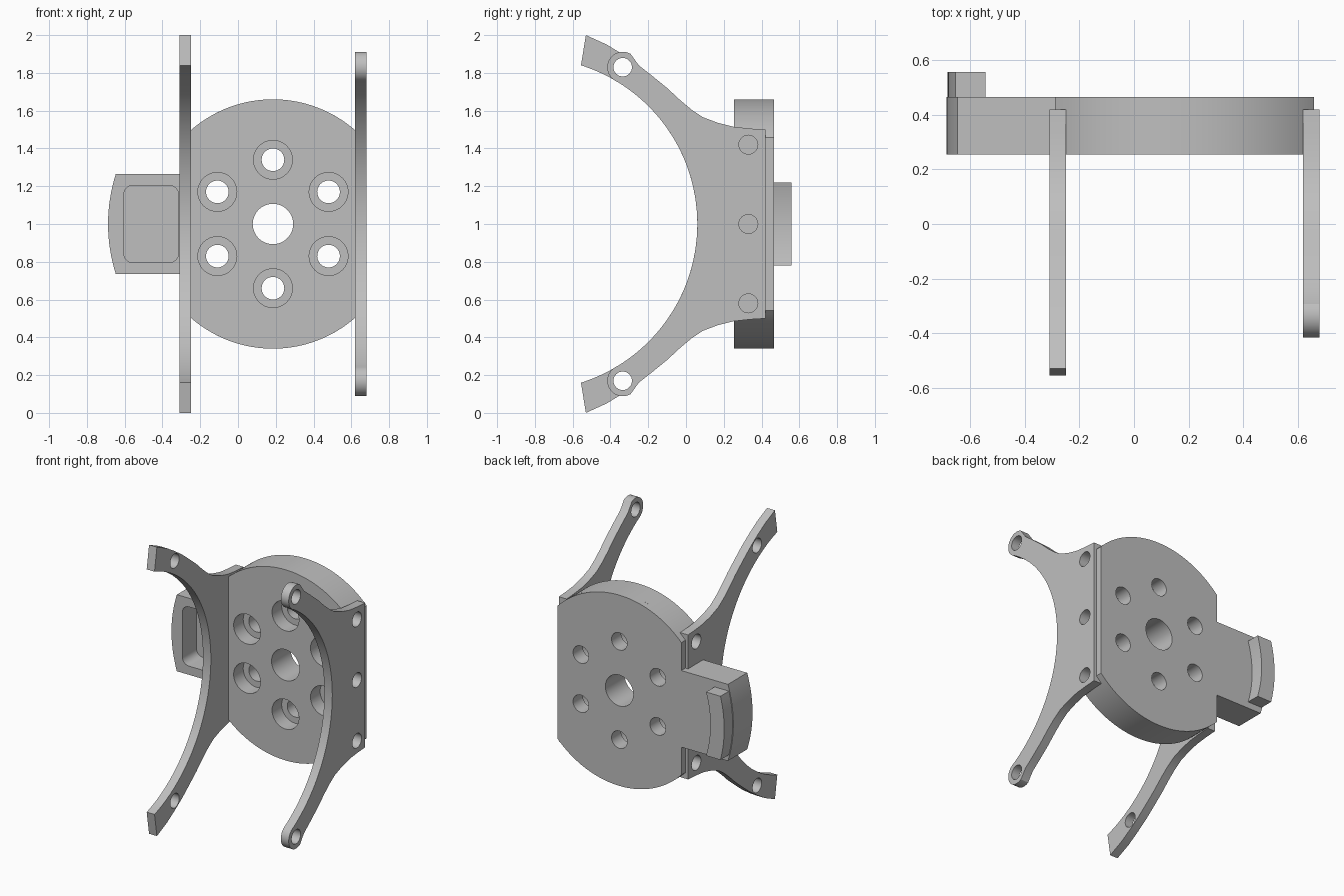
import bpy, bmesh, math
from math import cos, sin, radians, sqrt

cube = bpy.data.objects.get("Cube")
if cube:
    bpy.data.objects.remove(cube, do_unlink=True)

grey = bpy.data.materials.new("plain grey")
grey.use_nodes = True
COLOR = (0.52, 0.52, 0.52, 1)
grey.diffuse_color = COLOR
grey.node_tree.nodes["Principled BSDF"].inputs["Base Color"].default_value = COLOR

CX, CZ = 0.185, 1.0          # disc centre
FRONT, STEP, BACK = 0.255, 0.42, 0.465


def arc(cx, cy, r, a0, a1, n):
    """Points along a circular arc, angles in degrees."""
    angles = [radians(a0 + (a1 - a0) * i / n) for i in range(n + 1)]
    return [(cx + r * cos(a), cy + r * sin(a)) for a in angles]


def prism(name, outline, axis, lo, hi):
    """Extrude a flat outline along x (outline in y, z) or y (outline in x, z)."""
    def place(p, d):
        return (d, p[0], p[1]) if axis == "x" else (p[0], d, p[1])
    bm = bmesh.new()
    a = [bm.verts.new(place(p, lo)) for p in outline]
    b = [bm.verts.new(place(p, hi)) for p in outline]
    bm.faces.new(a)
    bm.faces.new(b)
    n = len(outline)
    for i in range(n):
        j = (i + 1) % n
        bm.faces.new((a[i], a[j], b[j], b[i]))
    bmesh.ops.recalc_face_normals(bm, faces=bm.faces)
    mesh = bpy.data.meshes.new(name)
    bm.to_mesh(mesh)
    bm.free()
    mesh.materials.append(grey)
    obj = bpy.data.objects.new(name, mesh)
    bpy.context.collection.objects.link(obj)
    return obj


def bore(obj, outline, axis, lo, hi):
    """Cut a prism-shaped opening out of a part."""
    cutter = prism("cutter", outline, axis, lo, hi)
    cutter.hide_render = True
    mod = obj.modifiers.new("bore", "BOOLEAN")
    mod.operation, mod.solver, mod.object = "DIFFERENCE", "EXACT", cutter
    bpy.context.view_layer.objects.active = obj
    bpy.ops.object.modifier_apply(modifier=mod.name)
    bpy.data.objects.remove(cutter, do_unlink=True)


def circle(cx, cy, r, n=32):
    return arc(cx, cy, r, 0, 360, n)[:-1]


def smooth(obj):
    bpy.ops.object.select_all(action="DESELECT")
    obj.select_set(True)
    bpy.context.view_layer.objects.active = obj
    bpy.ops.object.shade_smooth_by_angle(angle=radians(25))


def clipped_disc(x0, x1, r=0.66):
    """Circle with its two sides cut off by upright lines."""
    a1 = math.degrees(math.acos((x1 - CX) / r))
    a0 = math.degrees(math.acos((x0 - CX) / r))
    return arc(CX, CZ, r, a1, a0, 40) + arc(CX, CZ, r, -a0, -a1, 40)


parts = []

# Mounting disc: main body and slightly wider back flange
disc = prism("mounting_disc", clipped_disc(-0.25, 0.62), "y", FRONT, STEP)
flange = prism("back_flange", clipped_disc(-0.29, 0.66), "y", STEP, BACK)
bolts = [(CX + 0.34 * cos(radians(a)), CZ + 0.34 * sin(radians(a)))
         for a in range(30, 390, 60)]
for part in (disc, flange):
    bore(part, circle(CX, CZ, 0.107, 48), "y", 0, 1)
    for bx, bz in bolts:
        bore(part, circle(bx, bz, 0.06), "y", 0, 1)
    parts.append(part)
for bx, bz in bolts:
    bore(disc, circle(bx, bz, 0.103), "y", 0, 0.36)
for z in (0.58, 1.0, 1.42):
    bore(disc, circle(0.33, z, 0.05), "x", 0.52, 1)
    bore(disc, circle(0.33, z, 0.05), "x", -1, -0.17)

# Side plates with a pair of curved arms; the inner curve is a circular bite
BITE_Y, BITE_R = -0.821, 0.881
HOLE = (-0.335, 1.83)
shoulder = [(0.42, 1.5), (0.34, 1.505), (0.25, 1.515), (0.17, 1.535), (0.09, 1.565),
            (0.03, 1.605), (-0.03, 1.655), (-0.1, 1.72), (-0.18, 1.785), (-0.25, 1.84)]
long_tip = [(-0.33, 1.895), (-0.42, 1.95), (-0.53, 2.0)]
aim = math.degrees(math.atan2(HOLE[1] - 1, HOLE[0] - BITE_Y))
round_tip = arc(HOLE[0], HOLE[1], 0.082, aim, aim + 180, 16)


def side_plate(name, tip, sweep, lo, hi):
    upper = shoulder + tip + arc(BITE_Y, 1, BITE_R, sweep, 0, 28)
    lower = [(y, 2 - z) for y, z in reversed(upper[:-1])]
    plate = prism(name, upper + lower, "x", lo, hi)
    for z in (0.58, 1.0, 1.42):
        bore(plate, circle(0.33, z, 0.05), "x", -1, 1)
    for z in (HOLE[1], 2 - HOLE[1]):
        bore(plate, circle(HOLE[0], z, 0.049), "x", -1, 1)
    parts.append(plate)


side_plate("right_side_plate", long_tip, 72.5, -0.31, -0.25)
side_plate("left_side_plate", round_tip, aim - 1, 0.62, 0.68)


# Side tab with a curved outer end and a rounded pocket in its front
def curved_block(r, half, x_inner, n=16):
    a = math.degrees(math.asin(half / r))
    return arc(CX, CZ, r, 180 - a, 180 + a, n) + [(x_inner, CZ - half), (x_inner, CZ + half)]


tab = prism("side_tab", curved_block(0.873, 0.265, -0.305), "y", FRONT, BACK)
pocket = []
for cx, cz, a in ((-0.365, 1.155, 0), (-0.555, 1.155, 90),
                  (-0.555, 0.845, 180), (-0.365, 0.845, 270)):
    pocket += arc(cx, cz, 0.05, a, a + 90, 6)
bore(tab, pocket, "y", 0, 0.41)
parts.append(tab)

# Bridge joining the tab to the disc behind the plate
half = 0.265
parts.append(prism("tab_bridge", [(-0.31, CZ - half), (-0.28, CZ - half),
                                  (-0.28, CZ + half), (-0.31, CZ + half)], "y", STEP, BACK))

# Raised curved lip on the back of the tab
outer = arc(CX, CZ, 0.868, 165.3, 194.7, 16)
inner = arc(CX, CZ, 0.762, 196.8, 163.2, 16)
parts.append(prism("tab_lip", outer + inner, "y", BACK - 0.005, 0.558))

for part in parts:
    smooth(part)
